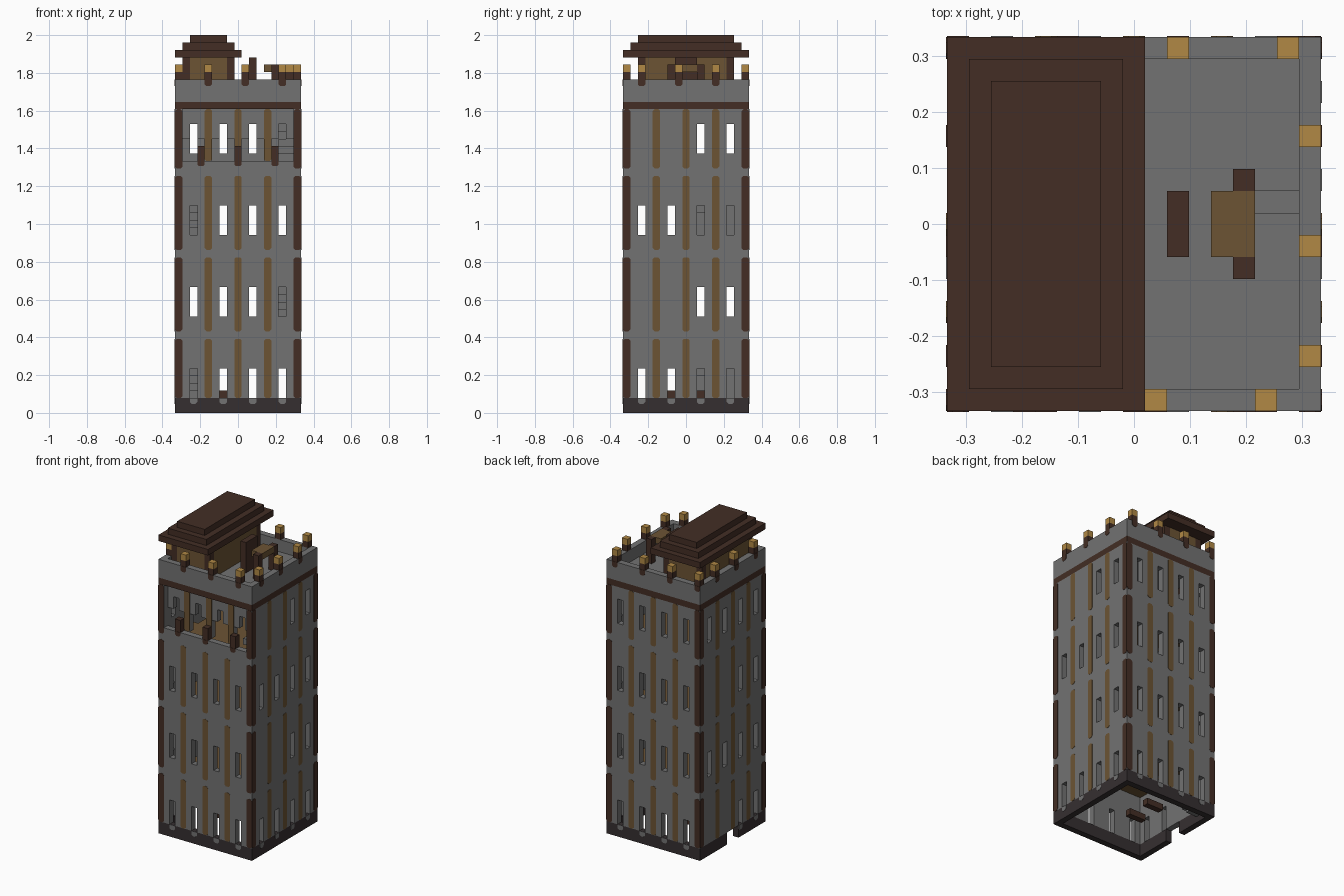
import bpy, bmesh
from mathutils import Vector

V = 2 / 51          # block size
N = 17              # blocks per side
if "Cube" in bpy.data.objects:
    bpy.data.objects.remove(bpy.data.objects["Cube"], do_unlink=True)


def material(name, rgb):
    m = bpy.data.materials.new(name)
    m.use_nodes = True
    m.diffuse_color = (*rgb, 1)
    m.node_tree.nodes["Principled BSDF"].inputs["Base Color"].default_value = (*rgb, 1)
    return m


STONE = material("grey stone", (0.17, 0.17, 0.17))
BROWN = material("dark brown wood", (0.056, 0.027, 0.018))
OCHRE = material("ochre timber", (0.15, 0.088, 0.034))
GOLD = material("golden wood", (0.44, 0.25, 0.06))
BASE = material("charcoal stone", (0.036, 0.028, 0.03))


def world(x, y, z):
    return Vector(((x - N / 2) * V, (y - N / 2) * V, z * V))


def finish(name, bm, mat):
    me = bpy.data.meshes.new(name)
    bm.to_mesh(me)
    bm.free()
    me.materials.append(mat)
    ob = bpy.data.objects.new(name, me)
    bpy.context.collection.objects.link(ob)
    return ob


def box(x0, x1, y0, y1, z0, z1):
    return {(x, y, z) for x in range(x0, x1) for y in range(y0, y1) for z in range(z0, z1)}


def ring(x0, x1, y0, y1, z0, z1):
    return box(x0, x1, y0, y1, z0, z1) - box(x0 + 1, x1 - 1, y0 + 1, y1 - 1, z0, z1)


def blocks(name, cells, mat):
    """Skin a set of blocks with only its exposed faces."""
    bm = bmesh.new()
    for c in cells:
        for axis in range(3):
            for s in (0, 1):
                n = list(c)
                n[axis] += 2 * s - 1
                if tuple(n) in cells:
                    continue
                a, b = (axis + 1) % 3, (axis + 2) % 3
                quad = []
                for i, j in ((0, 0), (1, 0), (1, 1), (0, 1)):
                    p = list(c)
                    p[axis] += s
                    p[a] += i
                    p[b] += j
                    quad.append(bm.verts.new(world(*p)))
                bm.faces.new(quad if s else quad[::-1])
    bmesh.ops.remove_doubles(bm, verts=bm.verts, dist=V / 100)
    return finish(name, bm, mat)


FRONT, RIGHT, BACK, LEFT = range(4)


def on_side(side, u, z, d):
    return world(*[(u, -d, z), (N + d, u, z), (u, N + d, z), (-d, u, z)][side])


def plates(name, items, mat, cut=0.25):
    """Thin inlays with clipped ends; items are (side, u, z0, z1, depth, clip_top)."""
    bm = bmesh.new()
    for side, u, z0, z1, d, top in items:
        t = cut if top else 0
        outline = [(u + cut, z0), (u + 1 - cut, z0), (u + 1, z0 + cut), (u + 1, z1 - t),
                   (u + 1 - t, z1), (u + t, z1), (u, z1 - t), (u, z0 + cut)]
        if not top:
            outline = outline[:4] + outline[6:]
        outer = [bm.verts.new(on_side(side, a, b, d + 0.04)) for a, b in outline]
        inner = [bm.verts.new(on_side(side, a, b, d - 0.02)) for a, b in outline]
        bm.faces.new(outer)
        bm.faces.new(inner[::-1])
        for i in range(len(outer)):
            j = i - 1
            bm.faces.new((outer[i], outer[j], inner[j], inner[i]))
    bmesh.ops.recalc_face_normals(bm, faces=bm.faces)
    return finish(name, bm, mat)


# Window layout: four storeys, some columns closed where the stairs climb
COLUMNS = (2, 6, 10, 14)
STOREYS = [(2, 10), (11, 21), (22, 32), (33, 41)]


def columns(side, storey):
    if side == RIGHT and storey % 2:
        return COLUMNS[2:]
    if side == LEFT and not storey % 2:
        return COLUMNS[:2]
    return COLUMNS


# Tower walls with window slots
walls = ring(0, N, 0, N, 2, 45) - ring(0, N, 0, N, 41, 42)
for s in range(4):
    z = 2 + 11 * s
    for u in columns(FRONT, s):
        walls -= box(u, u + 1, 0, 1, z, z + 4)
    for u in columns(BACK, s):
        walls -= box(u, u + 1, 16, 17, z, z + 4)
    for u in columns(RIGHT, s):
        walls -= box(16, 17, u, u + 1, z, z + 4)
    for u in columns(LEFT, s):
        walls -= box(0, 1, u, u + 1, z, z + 4)

# Front gallery: wall set back one block, with open arcade
walls -= box(1, 16, 0, 1, 34, 41)
gallery = box(1, 16, 1, 2, 34, 41)
for u in COLUMNS:
    gallery -= box(u - 1, u + 2, 1, 2, 34, 37) | box(u, u + 1, 1, 2, 35, 39)
blocks("tower_walls", walls | gallery, STONE)
blocks("base_course", ring(0, N, 0, N, 0, 2) - box(0, 1, 7, 10, 0, 2), BASE)
blocks("top_beam", ring(0, N, 0, N, 41, 42), BROWN)

# Gallery posts
gallery_posts = set()
for u in (3, 8, 13):
    gallery_posts |= box(u, u + 1, 0, 1, 34, 36)
blocks("gallery_posts", gallery_posts, BROWN)

# Floors, each with a stairwell
floors = set()
for s in range(3):
    z = 10 + 11 * s
    well = box(14, 16, 7, 11, z, z + 1) if s % 2 else box(1, 3, 6, 10, z, z + 1)
    floors |= box(1, 16, 1, 16, z, z + 1) - well
blocks("inner_floors", floors, OCHRE)
blocks("roof_deck", box(1, 16, 1, 16, 42, 43) - box(14, 16, 9, 11, 42, 43), STONE)

# Stairs alternate between the left and right walls
stairs = set()
for s in range(4):
    for k in range(1, 10):
        z = 11 * s + k
        if s % 2:
            stairs |= box(14, 16, 1 + k, 2 + k, z, z + 1)
        else:
            stairs |= box(1, 3, 15 - k, 16 - k, z, z + 1)
blocks("stairs", stairs, STONE)
blocks("ground_table", box(5, 8, 6, 7, 2, 3) | box(5, 8, 10, 11, 2, 3), BROWN)

# Timber inlays on the walls
strips, corners, sills = [], [], []
for side in range(4):
    for s, (z0, z1) in enumerate(STOREYS):
        recessed = side == FRONT and s == 3
        for u in (4, 8, 12):
            strips.append((side, u, z0 + recessed, z1, -1 if recessed else 0, True))
        for u in (0, 16):
            corners.append((side, u, z0, z1, 0, True))
    for u in columns(side, 0):
        sills.append((side, u, 1.2, 2, 0, False))
plates("timber_strips", strips, OCHRE)
plates("corner_timbers", corners, BROWN)
plates("window_sills", sills, STONE)

# Parapet posts with golden caps
spots = [(FRONT, u) for u in (4, 9, 14)] + [(BACK, u) for u in (0, 5, 10, 15)]
spots += [(side, u) for side in (LEFT, RIGHT) for u in (2, 7, 12)]
posts, caps = set(), set()
for side, u in spots:
    x, y = [(u, 0), (16, u), (u, 16), (0, u)][side]
    posts |= box(x, x + 1, y, y + 1, 45, 46)
    caps |= box(x, x + 1, y, y + 1, 46, 47)
blocks("parapet_posts", posts, BROWN)
blocks("parapet_caps", caps, GOLD)
feet = [(side, u, 44.1, 45, 0, False) for side, u in spots]
feet += [(FRONT, u, 33.3, 34, 0, False) for u in (3, 8, 13)]
plates("post_feet", feet, BROWN)

# Roof house with stepped roof
hut_posts = set()
for x in (1, 7):
    for y in (2, 14):
        hut_posts |= box(x, x + 1, y, y + 1, 43, 48)
blocks("house_corner_posts", hut_posts, BROWN)
blocks("house_walls", ring(1, 8, 2, 15, 43, 48) - hut_posts, OCHRE)
blocks("stepped_roof", box(0, 9, 0, 17, 48, 49) | box(1, 8, 1, 16, 49, 50)
       | box(2, 7, 2, 15, 50, 51), BROWN)

# Rooftop furniture
blocks("rooftop_screen", box(10, 11, 7, 10, 43, 48), BROWN)
blocks("bench_seat", box(12, 14, 7, 10, 46, 47), OCHRE)
blocks("bench_arms", box(13, 14, 6, 7, 43, 47) | box(13, 14, 10, 11, 43, 47), BROWN)
